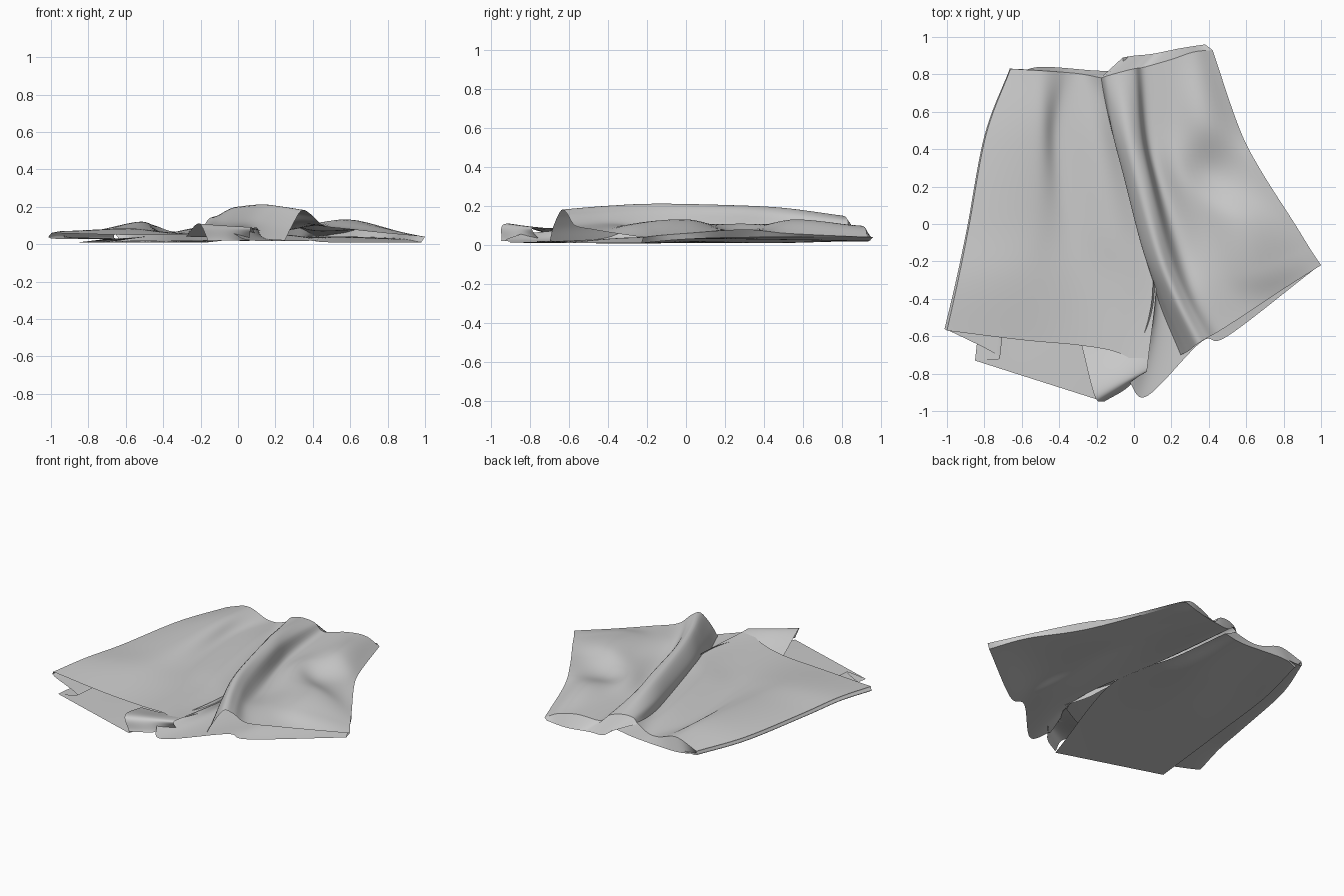
import bpy
import math
from mathutils import Vector

default_cube = bpy.data.objects.get("Cube")
if default_cube:
    bpy.data.objects.remove(default_cube, do_unlink=True)

# One plain cloth colour
cloth = bpy.data.materials.new("light_grey_cloth")
cloth.use_nodes = True
cloth_colour = (.6, .6, .6, 1)
cloth.diffuse_color = cloth_colour
cloth.node_tree.nodes["Principled BSDF"].inputs["Base Color"].default_value = cloth_colour

ROW_COUNT, COLUMN_COUNT = 48, 40


def spline(points, count):
    """Resample a smooth curve that passes through all the points."""
    points = [Vector(point) for point in points]
    padded = [2 * points[0] - points[1]] + points + [2 * points[-1] - points[-2]]
    spans = len(points) - 1
    result = []
    for step in range(count + 1):
        position = step / count * spans
        span = min(int(position), spans - 1)
        t = position - span
        before, start, end, after = padded[span:span + 4]
        tangent_in = (end - before) / 2
        tangent_out = (after - start) / 2
        blend = t * t * (3 - 2 * t)
        point = (start.lerp(end, blend)
                 + tangent_in * (t * (1 - t) ** 2)
                 - tangent_out * (t * t * (1 - t)))
        point.z = max(point.z, 0)
        result.append(point)
    return result


def build_grid(name, grid):
    """Skin a grid of points as one smooth piece of cloth."""
    width = len(grid[0])
    vertices = [point for row in grid for point in row]
    faces = []
    for row in range(len(grid) - 1):
        for column in range(width - 1):
            corner = row * width + column
            faces.append((corner, corner + 1, corner + width + 1, corner + width))
    mesh = bpy.data.meshes.new(name)
    mesh.from_pydata(vertices, [], faces)
    mesh.materials.append(cloth)
    piece = bpy.data.objects.new(name, mesh)
    bpy.context.collection.objects.link(piece)
    bpy.ops.object.select_all(action="DESELECT")
    piece.select_set(True)
    bpy.context.view_layer.objects.active = piece
    bpy.ops.object.shade_smooth_by_angle(angle=math.radians(45))
    return grid


def drape(name, sections):
    """Loft a sheet through cross-sections ordered from back to front."""
    across = [spline(section, COLUMN_COUNT) for section in sections]
    columns = [spline(column, ROW_COUNT) for column in zip(*across)]
    return build_grid(name, [list(row) for row in zip(*columns)])


# Upper layer of the right leg, ending in the valley beside the ridge
right_top = drape("right_leg_upper", [
    [(-.66, .83, .06), (-.5, .82, .11), (-.36, .81, .07), (-.27, .8, .07), (-.17, .78, .11)],
    [(-.79, .48, .06), (-.52, .5, .12), (-.4, .47, .06), (-.2, .45, .09), (-.08, .45, .05)],
    [(-.88, 0, .06), (-.55, 0, .09), (-.35, 0, .06), (-.12, 0, .09), (.05, 0, .05)],
    [(-.94, -.3, .07), (-.6, -.3, .08), (-.3, -.3, .06), (-.05, -.3, .08), (.12, -.28, .07)],
    [(-1, -.57, .06), (-.6, -.62, .05), (-.28, -.65, .05), (-.08, -.69, .07), (.07, -.78, .09)],
])

# Flat lower layer of the right leg
right_bottom = drape("right_leg_lower", [
    [(-.63, .8, .02), (-.5, .84, .02), (-.2, .82, .02), (-.05, .82, .04)],
    [(-.72, .4, .01), (-.5, .4, .02), (-.2, .4, .01), (0, .4, .04)],
    [(-.78, -.1, .01), (-.5, -.1, .01), (-.2, -.1, .02), (.09, -.1, .04)],
    [(-.85, -.73, .01), (-.6, -.81, .01), (-.38, -.88, .01), (-.16, -.95, .01)],
])

# Tucked pleat along the outer edge of the right leg
pleat_rows = []
for top_row, bottom_row in zip(right_top, right_bottom):
    top, bottom = top_row[0], bottom_row[0]
    pleat_rows.append(spline([
        top, top + Vector((.01, 0, -.03)),
        bottom + Vector((.13, .02, .02)), bottom], COLUMN_COUNT))
build_grid("right_leg_pleat", pleat_rows)

# Rolled cuff at the inner corner of the right leg
drape("right_leg_cuff", [
    [(-.28, -.65, .04), (-.1, -.63, .04), (.09, -.55, .06)],
    [(-.21, -.92, .11), (-.08, -.85, .1), (.07, -.78, .09)],
    [(-.16, -.95, .02), (-.03, -.87, .02), (.06, -.75, .02)],
])

# Raised centre ridge that runs on into the upper layer of the left leg
left_top = drape("centre_ridge_and_left_leg_upper", [
    [(-.18, .78, .1), (-.15, .79, .14), (-.08, .81, .15), (0, .83, .13),
     (.06, .84, .08), (.2, .88, .1), (.32, .92, .09), (.42, .93, .04)],
    [(-.12, .5, .06), (-.11, .5, .13), (-.04, .5, .19), (.03, .5, .16),
     (.08, .5, .07), (.22, .55, .1), (.38, .55, .13), (.56, .52, .06)],
    [(-.05, .25, .05), (-.05, .25, .12), (.01, .25, .2), (.08, .25, .18),
     (.13, .25, .07), (.25, .28, .11), (.42, .27, .07), (.67, .3, .08)],
    [(.06, -.15, .05), (.05, -.14, .12), (.12, -.15, .21), (.18, -.15, .18),
     (.25, -.13, .08), (.38, -.02, .1), (.58, .02, .13), (.86, 0, .06)],
    [(.11, -.36, .03), (.15, -.38, .12), (.22, -.4, .2), (.28, -.4, .17),
     (.34, -.38, .11), (.46, -.3, .1), (.66, -.24, .11), (.94, -.13, .05)],
    [(.25, -.7, .02), (.29, -.68, .1), (.34, -.64, .18), (.39, -.61, .16),
     (.46, -.57, .1), (.6, -.48, .08), (.78, -.36, .06), (1, -.22, .04)],
])

# Lower layer of the left leg, with the pointed tail at the front
left_bottom = drape("left_leg_lower", [
    [(-.06, .89, .06), (0, .9, .02), (.1, .91, .02), (.25, .94, .02), (.38, .96, .04)],
    [(.02, .3, .05), (.07, .3, .03), (.25, .33, .05), (.4, .3, .03), (.63, .33, .04)],
    [(.1, -.35, .09), (.15, -.38, .03), (.35, -.3, .02), (.5, -.25, .04), (.86, 0, .03)],
    [(-.03, -.84, .06), (.07, -.92, .02), (.36, -.63, .02), (.5, -.6, .01), (.98, -.23, .01)],
])

# Outer side of the left leg, joining its two layers
build_grid("left_leg_side", [
    [upper[-1], upper[-1].lerp(lower[-1], .5), lower[-1]]
    for upper, lower in zip(left_top, left_bottom)])

# Back waist edge, closing the upper and lower layers
build_grid("right_waist_edge", [right_top[0], right_bottom[0]])
build_grid("left_waist_edge", [left_top[0], left_bottom[0]])
